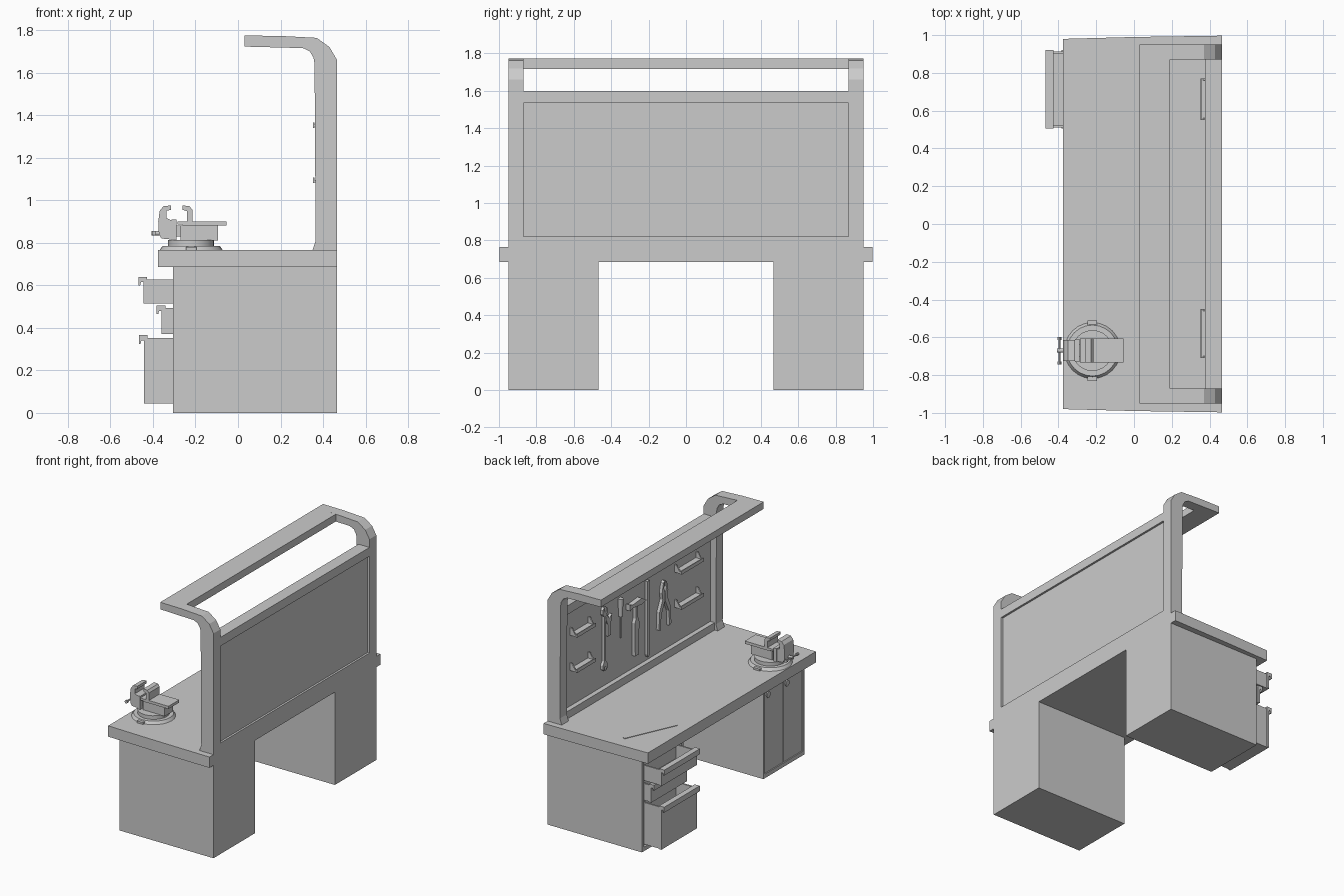
import bpy, bmesh, math
from mathutils import Vector, Matrix


def finish(name, bm):
    bmesh.ops.recalc_face_normals(bm, faces=bm.faces)
    me = bpy.data.meshes.new(name)
    bm.to_mesh(me)
    bm.free()
    ob = bpy.data.objects.new(name, me)
    bpy.context.collection.objects.link(ob)
    return ob


def prism(name, pts, axis, lo, hi):
    """Extrude a 2D profile along an axis; pts hold the other two coordinates in xyz order."""
    def at(p, w):
        return {'x': (w, *p), 'y': (p[0], w, p[1]), 'z': (*p, w)}[axis]
    bm = bmesh.new()
    a = [bm.verts.new(at(p, lo)) for p in pts]
    b = [bm.verts.new(at(p, hi)) for p in pts]
    bm.faces.new(a)
    bm.faces.new(b[::-1])
    for i in range(len(pts)):
        j = (i + 1) % len(pts)
        bm.faces.new((a[i], a[j], b[j], b[i]))
    return finish(name, bm)


def box(name, x0, x1, y0, y1, z0, z1):
    return prism(name, [(x0, y0), (x1, y0), (x1, y1), (x0, y1)], 'z', z0, z1)


def cyl(name, c, r, r2, depth, axis='z', n=24):
    bm = bmesh.new()
    rot = {'z': Matrix(), 'x': Matrix.Rotation(math.pi / 2, 4, 'Y'),
           'y': Matrix.Rotation(math.pi / 2, 4, 'X')}[axis]
    bmesh.ops.create_cone(bm, cap_ends=True, segments=n, radius1=r, radius2=r2, depth=depth,
                          matrix=Matrix.Translation(c) @ rot)
    ob = finish(name, bm)
    for p in ob.data.polygons:
        p.use_smooth = len(p.vertices) == 4
    ob.data.set_sharp_from_angle(angle=math.radians(35))
    return ob


# Worktop, slightly wider at the back
prism('worktop', [(-.375, -.98), (0, -.99), (.465, -.997), (.465, .997), (0, .99), (-.375, .98)],
      'z', .685, .765)

# Pedestals with a thin raised front frame
for side, y0, y1 in (('door', -.95, -.467), ('drawer', .467, .95)):
    box(side + '_pedestal', -.285, .465, y0, y1, 0, .685)
    for a, b in ((y0, y0 + .022), (y1 - .022, y1)):
        box(side + '_frame_side', -.305, -.285, a, b, 0, .685)
    for a, b in ((0, .03), (.655, .685)):
        box(side + '_frame_rail', -.305, -.285, y0 + .022, y1 - .022, a, b)

# Pair of doors with small pulls
for y0, y1, yp in ((-.926, -.711, -.75), (-.706, -.491, -.53)):
    box('cupboard_door', -.299, -.284, y0, y1, .032, .653)
    cyl('door_pull', (-.3, yp, .6), .022, .022, .012, 'x', 12)

# Pulled-out drawers with a hooked lip on the front
for xf, z0, z1 in ((-.445, .515, .64), (-.36, .37, .505), (-.443, .045, .365)):
    lip = xf - .023
    prism('drawer_front', [(xf, z0), (xf + .018, z0), (xf + .018, z1), (lip, z1), (lip, z1 - .04),
                           (lip + .008, z1 - .04), (lip + .012, z1 - .025), (xf, z1 - .025)],
          'y', .505, .92)
    for y in (.512, .901):
        box('drawer_side', xf + .018, -.284, y, y + .012, z0, z1 - .012)
    box('drawer_bottom', xf + .018, -.284, .524, .901, z0, z0 + .012)

# Curved posts with flared feet
post = [(.35, .765), (.365, .81), (.36, 1.64), (.355, 1.67), (.337, 1.7), (.305, 1.715), (.03, 1.722),
        (.03, 1.774), (.2, 1.772), (.37, 1.763), (.43, 1.72), (.465, 1.66), (.465, .765)]
for y0, y1 in ((-.95, -.87), (.87, .95)):
    prism('back_post', post, 'y', y0, y1)

# Overhead canopy and the back board with its rails
prism('canopy', [(.03, 1.722), (.19, 1.718), (.19, 1.772), (.03, 1.774)], 'y', -.87, .87)
box('bottom_rail', .375, .465, -.87, .87, .765, .82)
box('top_rail', .375, .465, -.87, .87, 1.535, 1.6)
box('back_board', .41, .45, -.87, .87, .82, 1.535)

# Shelves on the board: arms, plate and front lip
for y0, y1 in ((.55, .77), (-.71, -.45)):
    for z in (1.09, 1.35):
        box('tool_shelf', .356, .41, y0, y1, z - .006, z + .006)
        box('shelf_lip', .352, .359, y0, y1, z - .01, z + .016)
        for y in (y0, y1 - .01):
            prism('shelf_arm', [(.36, z), (.41, z), (.41, z + .05), (.395, z + .05)], 'y', y, y + .01)


def tool(name, pts, yc, x0=.39, mirror=False):
    if mirror:
        pts = pts + [(-y, z) for y, z in reversed(pts)]
    return prism(name, [(yc + y, z) for y, z in pts], 'x', x0, .411)


# Long open-ended wrench
tool('wrench', [(.008, 1.375), (.008, 1.41), (.028, 1.395), (.028, 1.365), (.011, 1.34), (.011, 1.01),
                (.028, .985), (.028, .955), (.008, .94), (.008, .97)], .385, mirror=True)
# Adjustable wrench
tool('adjustable_wrench', [(.025, 1.35), (.04, 1.31), (.02, 1.27), (.018, 1.18), (-.014, 1.18),
                           (-.014, 1.27), (-.03, 1.3), (-.03, 1.33), (.005, 1.31)], .335)
# Screwdriver
cyl('screwdriver_handle', (.397, .195, 1.335), .015, .019, .13, n=12)
cyl('screwdriver_shaft', (.397, .195, 1.19), .006, .006, .16, n=8)
# Hammer
tool('hammer_handle', [(.022, .916), (.025, 1.16), (.012, 1.19), (.012, 1.31)], .02, .385, True)
tool('hammer_head', [(.095, 1.28), (.095, 1.325), (.06, 1.315), (-.04, 1.325), (-.1, 1.29),
                     (-.04, 1.28), (.06, 1.29)], .02, .375)
# Long pry bar
tool('pry_bar', [(.014, .87), (.014, 1.41), (-.014, 1.41), (-.014, .87), (-.006, .85), (.006, .85)], -.12)
# Pliers: mirrored crossing halves
for s in (1, -1):
    tool('pliers_half', [(s * y, z) for y, z in (
        (.003, 1.34), (.02, 1.33), (.036, 1.26), (.028, 1.21), (.065, 1.13), (.072, 1.0), (.05, .99),
        (.045, 1.1), (.002, 1.19), (.002, 1.25), (.014, 1.29))], -.31, .387)

# Ruler lying on the worktop
p, q = Vector((-.11, .883)), Vector((-.279, .508))
n = (q - p).normalized().orthogonal() * .011
prism('ruler', [p + n, q + n, q - n, p - n], 'z', .764, .769)

# Vise: swivel base with bolt lugs
VX, VY = -.22, -.67
cyl('vise_base', (VX, VY, .774), .15, .135, .022)
box('vise_lugs', VX - .025, VX + .025, VY - .16, VY + .16, .763, .779)
cyl('vise_swivel', (VX, VY, .796), .108, .108, .032)
# Vise body, guide plate and anvil bar
box('vise_body', -.27, -.095, VY - .05, VY + .05, .81, .882)
box('vise_plate', -.313, -.288, VY - .06, VY + .06, .812, .91)
box('vise_slide', -.34, -.27, VY - .035, VY + .035, .83, .88)
box('vise_anvil', -.26, -.055, VY - .063, VY + .063, .88, .9)
# Vise jaws
prism('front_jaw', [(-.36, .82), (-.313, .815), (-.313, .905), (-.335, .915), (-.335, .95), (-.315, .955),
                    (-.315, .975), (-.35, .972), (-.368, .95), (-.375, .9), (-.372, .84)],
      'y', VY - .055, VY + .055)
prism('rear_jaw', [(-.285, .9), (-.285, .885), (-.215, .885), (-.215, .955), (-.228, .972), (-.26, .975),
                   (-.26, .955), (-.24, .948), (-.24, .9)], 'y', VY - .063, VY + .063)
# Vise screw and handle
cyl('vise_screw', (-.385, VY, .845), .011, .011, .045, 'x', 12)
cyl('vise_handle', (-.395, VY, .845), .006, .006, .13, 'y', 10)
for s in (-1, 1):
    cyl('handle_knob', (-.395, VY + s * .065, .845), .011, .011, .016, 'y', 10)
